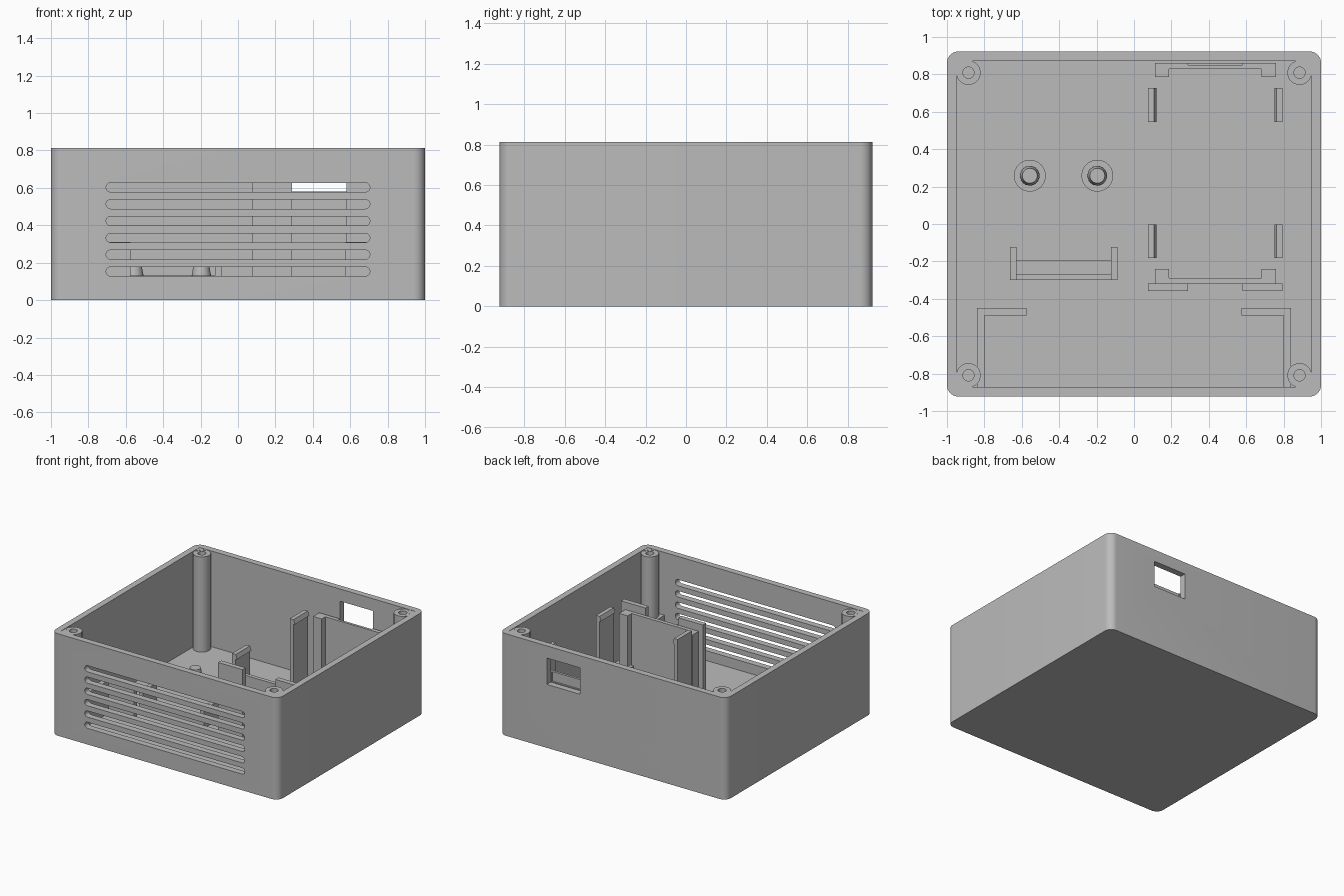
import bpy
import bmesh
from math import cos, sin, pi, radians
from mathutils import Matrix, Vector

cube = bpy.data.objects.get("Cube")
if cube:
    bpy.data.objects.remove(cube, do_unlink=True)

HX, HY, TOP = 1.0, 0.922, 0.812     # outer half sizes and height
WALL, FLOOR = 0.05, 0.05
BASE = FLOOR - 0.01                 # parts sink slightly into the floor

grey = bpy.data.materials.new("matte grey")
grey.use_nodes = True
grey.diffuse_color = (0.5, 0.5, 0.5, 1)
grey.node_tree.nodes["Principled BSDF"].inputs["Base Color"].default_value = (0.5, 0.5, 0.5, 1)


def finish(name, bm, smooth=False):
    bmesh.ops.recalc_face_normals(bm, faces=bm.faces[:])
    mesh = bpy.data.meshes.new(name)
    bm.to_mesh(mesh)
    bm.free()
    mesh.materials.append(grey)
    obj = bpy.data.objects.new(name, mesh)
    bpy.context.collection.objects.link(obj)
    if smooth:
        shade(obj)
    return obj


def select(obj):
    bpy.ops.object.select_all(action='DESELECT')
    obj.select_set(True)
    bpy.context.view_layer.objects.active = obj


def shade(obj):
    select(obj)
    bpy.ops.object.shade_smooth_by_angle(angle=radians(30))


def prism(name, points, lo, hi, axis='Z', smooth=False):
    """Extrude a flat outline: (x, y) along Z, or (x, z) along Y."""
    bm = bmesh.new()
    place = (lambda a, b: (a, b, lo)) if axis == 'Z' else (lambda a, b: (a, lo, b))
    face = bm.faces.new([bm.verts.new(place(a, b)) for a, b in points])
    moved = bmesh.ops.extrude_face_region(bm, geom=[face])["geom"]
    step = Vector((0, 0, hi - lo)) if axis == 'Z' else Vector((0, hi - lo, 0))
    bmesh.ops.translate(bm, vec=step, verts=[v for v in moved if isinstance(v, bmesh.types.BMVert)])
    return finish(name, bm, smooth)


def box(name, x0, x1, y0, y1, z0, z1):
    return prism(name, [(x0, y0), (x1, y0), (x1, y1), (x0, y1)], z0, z1)


def lathe(name, profile, x, y):
    """Turn an (r, z) profile around a vertical axis."""
    bm = bmesh.new()
    verts = [bm.verts.new((r, 0, z)) for r, z in profile]
    edges = [bm.edges.new(pair) for pair in zip(verts, verts[1:])]
    bmesh.ops.spin(bm, geom=verts + edges, cent=(0, 0, 0), axis=(0, 0, 1),
                   angle=2 * pi, steps=40)
    bmesh.ops.remove_doubles(bm, verts=bm.verts[:], dist=0.0001)
    bmesh.ops.transform(bm, matrix=Matrix.Translation((x, y, 0)), verts=bm.verts[:])
    return finish(name, bm, True)


def rounded(hx, hy, r, steps=10):
    """Outline of a rounded rectangle."""
    pts = []
    for i, (sx, sy) in enumerate([(1, 1), (-1, 1), (-1, -1), (1, -1)]):
        for k in range(steps + 1):
            a = (i + k / steps) * pi / 2
            pts.append((sx * (hx - r) + r * cos(a), sy * (hy - r) + r * sin(a)))
    # drop coinciding neighbours (fully round ends)
    return [p for p, q in zip(pts, pts[1:] + pts[:1])
            if abs(p[0] - q[0]) + abs(p[1] - q[1]) > 1e-5]


def cut(obj, cutter):
    cutter.hide_render = True
    mod = obj.modifiers.new("cut", 'BOOLEAN')
    mod.operation, mod.solver, mod.object = 'DIFFERENCE', 'EXACT', cutter
    select(obj)
    bpy.ops.object.modifier_apply(modifier=mod.name)
    bpy.data.objects.remove(cutter, do_unlink=True)


def window_cutter():
    return box("window_cutter", 0.29, 0.58, 0.85, 1.0, 0.505, 0.715)


# Case shell with vent slots in front and a port window at the back
case = prism("case_shell", rounded(HX, HY, 0.06), 0, TOP)
cut(case, box("cavity_cutter", WALL - HX, HX - WALL, WALL - HY, HY - WALL, FLOOR, 1))
for i in range(6):
    outline = [(x, z + 0.153 + 0.09 * i) for x, z in rounded(0.705, 0.0245, 0.0245)]
    cut(case, prism("slot_cutter", outline, -1, -0.8, 'Y'))
cut(case, window_cutter())
shade(case)

# Screw posts with blind holes, joined to the case corners
for sx in (-1, 1):
    for sy in (-1, 1):
        px, py = sx * 0.885, sy * 0.809
        side = ("left" if sx > 0 else "right") + ("_back" if sy > 0 else "_front")
        lathe("screw_post_" + side,
              [(0.065, BASE), (0.065, TOP - 0.004), (0.03, TOP - 0.004), (0.03, 0.5), (0, 0.5)],
              px, py)
        fill = prism("post_web_" + side,
                     [(px, sy * 0.88), (sx * 0.96, sy * 0.88), (sx * 0.96, py),
                      (px + sx * 0.05, py + sy * 0.01), (px + sx * 0.01, py + sy * 0.05)],
                     BASE, TOP - 0.002)
        cut(fill, lathe("hole_cutter", [(0, BASE - 0.02), (0.05, BASE - 0.02), (0.05, 1), (0, 1)], px, py))

# Corner brackets behind the vents
for sx, side in ((-1, "right"), (1, "left")):
    prism("corner_bracket_" + side,
          [(sx * x, y) for x, y in [(0.84, -0.88), (0.84, -0.45), (0.575, -0.45),
                                    (0.575, -0.49), (0.80, -0.49), (0.80, -0.88)]],
          BASE, 0.312)

# Standoffs with tapered pegs
for x, side in ((-0.557, "right"), (-0.196, "left")):
    lathe("standoff_" + side,
          [(0.085, BASE), (0.085, 0.10), (0.052, 0.10), (0.052, 0.13), (0.04, 0.195), (0, 0.195)],
          x, 0.258)

# Small board holder: ledge, lip and two end posts
box("holder_ledge", -0.63, -0.12, -0.28, -0.195, BASE, 0.10)
box("holder_lip", -0.63, -0.12, -0.30, -0.268, BASE, 0.132)
for x, side in ((-0.662, "right"), (-0.123, "left")):
    box("holder_post_" + side, x, x + 0.034, -0.30, -0.122, BASE, 0.20)

# Raised board supports: channel-shaped walls at both ends
MID = 0.435


def channel(name, wall_y, inner_y, prong_y):
    half = [(0.323, wall_y), (0.323, prong_y), (0.247, prong_y), (0.247, inner_y)]
    return prism(name, [(MID + x, y) for x, y in half] +
                 [(MID - x, y) for x, y in reversed(half)], BASE, 0.58)


channel("board_support_front", -0.32, -0.289, -0.24)
back_support = channel("board_support_back", 0.862, 0.83, 0.785)
cut(back_support, window_cutter())

# End stops and snap clips, mirrored about the board's centre line
hook = [(0.36, BASE), (0.36, 0.645), (0.328, 0.645), (0.315, 0.61), (0.328, 0.605), (0.328, BASE)]
for s, side in ((-1, "right"), (1, "left")):
    box("end_stop_" + side, *sorted((MID + s * 0.145, MID + s * 0.36)), -0.358, -0.318, BASE, 0.64)
    for y, end in ((-0.182, "front"), (0.546, "back")):
        prism("snap_clip_%s_%s" % (side, end), [(MID + s * x, z) for x, z in hook],
              y, y + 0.18, 'Y')
